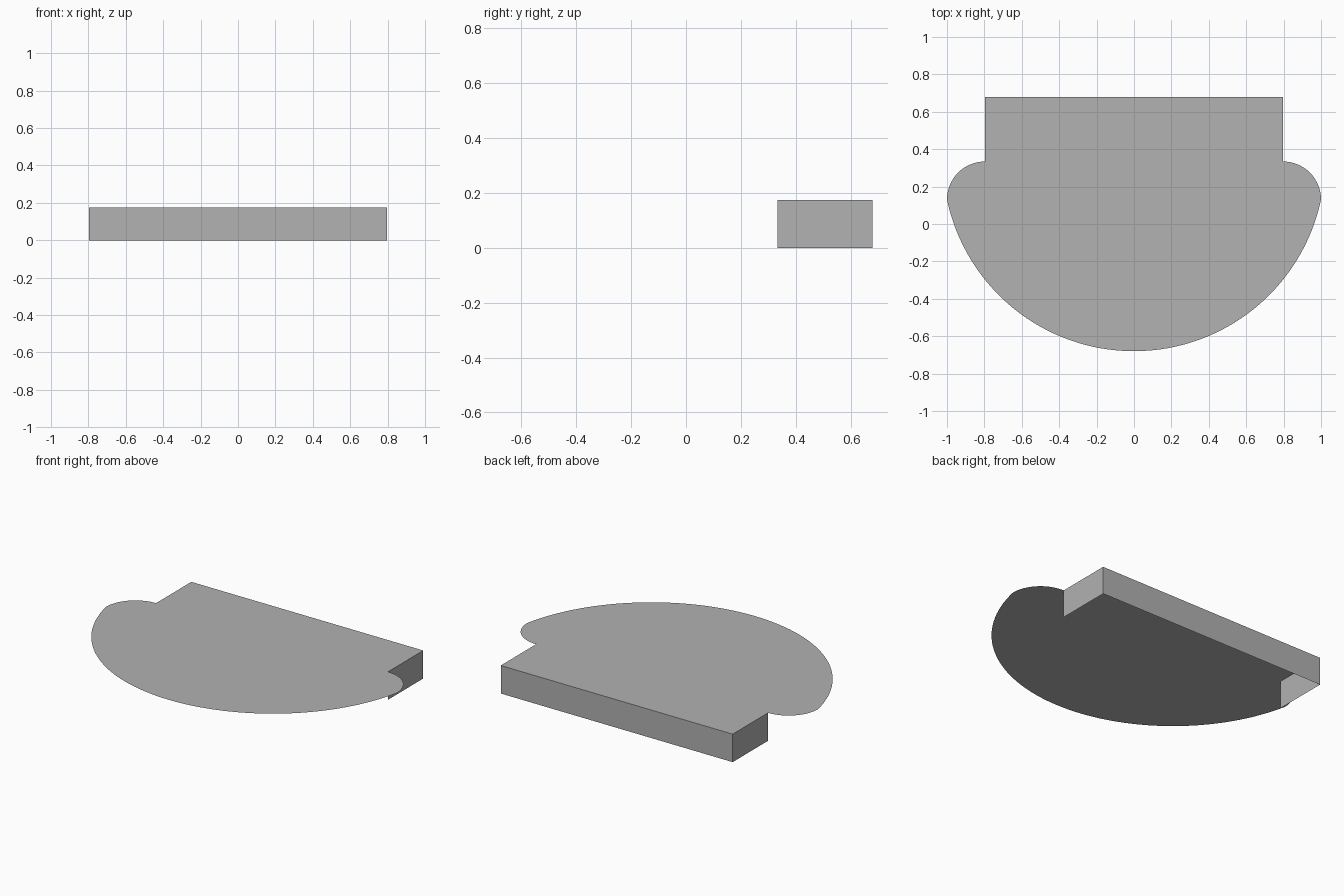
import bpy, bmesh, math

if "Cube" in bpy.data.objects:
    bpy.data.objects.remove(bpy.data.objects["Cube"])

HALF_W = 0.797               # half width of the back block
BACK, SHOULDER = 0.68, 0.334 # y of the back edge and of the rounded shoulders
TOP = 0.174                  # height of the sheet
FRONT = -0.68

grey = bpy.data.materials.new("grey")
grey.diffuse_color = (0.445, 0.445, 0.445, 1)
grey.use_nodes = True
grey.node_tree.nodes["Principled BSDF"].inputs["Base Color"].default_value = grey.diffuse_color


def make_object(name, bm):
    mesh = bpy.data.meshes.new(name)
    bm.to_mesh(mesh)
    bm.free()
    mesh.materials.append(grey)
    obj = bpy.data.objects.new(name, mesh)
    bpy.context.collection.objects.link(obj)
    return obj


# Right half of the outline, from the back corner round to the front centre
r = 1 - HALF_W
ear_y = SHOULDER - r
half = [(HALF_W, BACK)]
for i in range(17):          # quarter-round shoulder
    a = math.pi / 2 * (1 - i / 16)
    half.append((HALF_W + r * math.cos(a), ear_y + r * math.sin(a)))
sag = ear_y - FRONT          # shallow front arc through (1, ear_y) and (0, FRONT)
big_r = (1 + sag * sag) / (2 * sag)
cy = FRONT + big_r
start = math.atan2(ear_y - cy, 1)
for i in range(1, 33):
    a = start + (-math.pi / 2 - start) * i / 32
    half.append((big_r * math.cos(a), cy + big_r * math.sin(a)))
outline = half + [(-x, y) for x, y in reversed(half[:-1])]

# Flat top sheet, facing up
bm = bmesh.new()
face = bm.faces.new([bm.verts.new((x, y, TOP)) for x, y in reversed(outline)])
face.normal_update()
if face.normal.z < 0:
    face.normal_flip()
make_object("top_sheet", bm)

# Skirt hanging under the back edge and both short sides, open below and in front
path = [(HALF_W, SHOULDER), (HALF_W, BACK), (-HALF_W, BACK), (-HALF_W, SHOULDER)]
bm = bmesh.new()
low = [bm.verts.new((x, y, 0)) for x, y in path]
high = [bm.verts.new((x, y, TOP)) for x, y in path]
for i in range(3):
    bm.faces.new((low[i], low[i + 1], high[i + 1], high[i]))
make_object("back_skirt", bm)
